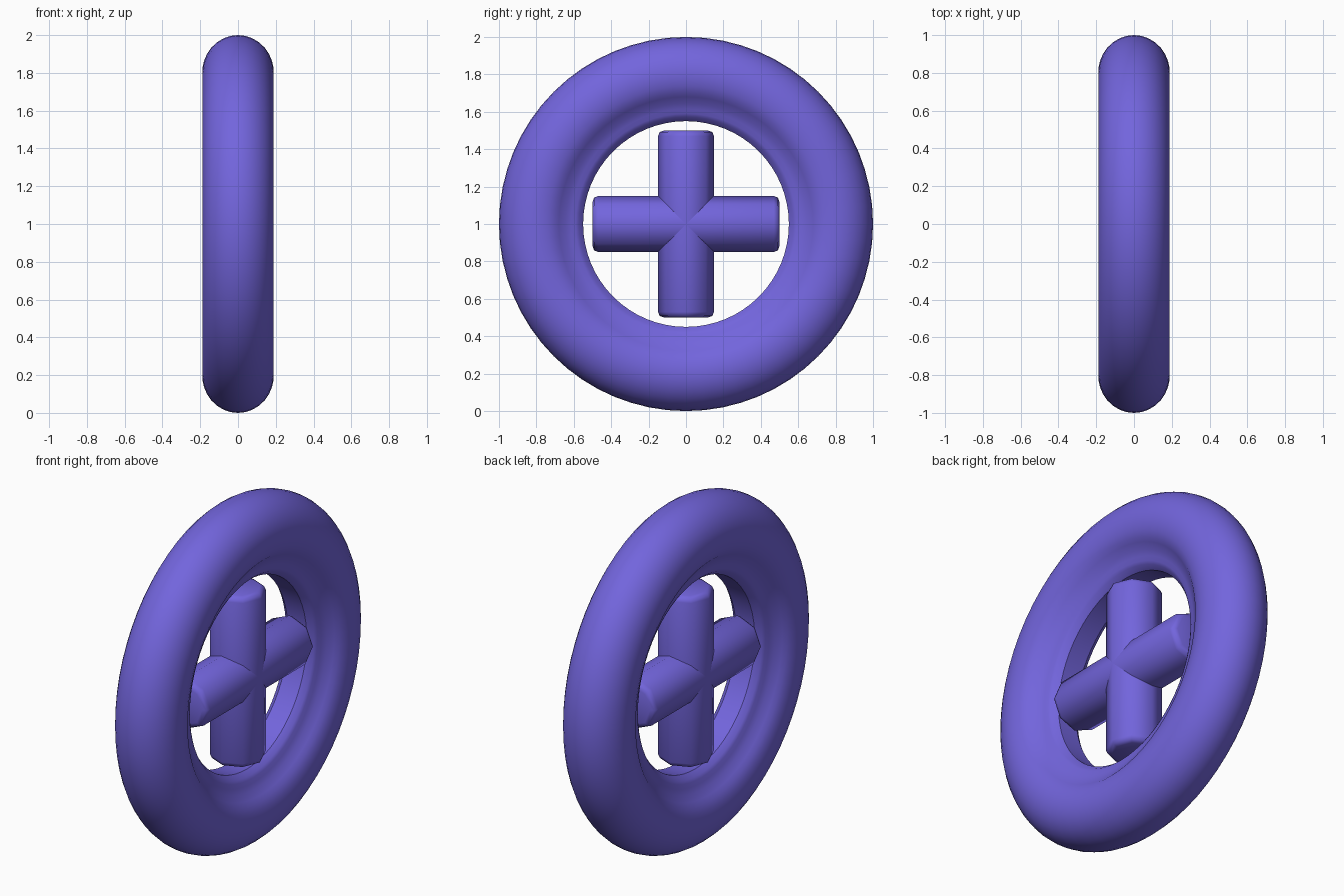
import bpy, bmesh
from math import pi, sin, cos, radians
from mathutils import Matrix, Vector

if "Cube" in bpy.data.objects:
    bpy.data.objects.remove(bpy.data.objects["Cube"])

mat = bpy.data.materials.new("violet")
mat.diffuse_color = (0.17, 0.13, 0.72, 1)
mat.use_nodes = True
mat.node_tree.nodes["Principled BSDF"].inputs["Base Color"].default_value = mat.diffuse_color


def finish(bm, name, angle):
    bmesh.ops.recalc_face_normals(bm, faces=bm.faces)
    me = bpy.data.meshes.new(name)
    bm.to_mesh(me)
    bm.free()
    ob = bpy.data.objects.new(name, me)
    bpy.context.collection.objects.link(ob)
    me.materials.append(mat)
    bpy.ops.object.select_all(action='DESELECT')
    ob.select_set(True)
    bpy.context.view_layer.objects.active = ob
    bpy.ops.object.shade_smooth_by_angle(angle=radians(angle))
    return ob


def tyre():
    # half profile (x, radius): round tread, concave flank, stepped inner lip
    half = [(0.19 * sin(a), 0.80 + 0.20 * cos(a))
            for a in (radians(d) for d in range(0, 121, 12))]
    half += [(0.147, 0.68), (0.122, 0.645), (0.107, 0.615),
             (0.10, 0.59), (0.09, 0.573), (0.06, 0.55)]
    profile = half + [(-x, r) for x, r in reversed(half[1:])]
    bm = bmesh.new()
    seg = 64
    rings = []
    for i in range(seg):
        t = 2 * pi * i / seg
        rings.append([bm.verts.new((x, r * cos(t), 1 + r * sin(t))) for x, r in profile])
    n = len(profile)
    for i in range(seg):
        a, b = rings[i], rings[(i + 1) % seg]
        for j in range(n):
            k = (j + 1) % n
            bm.faces.new((a[j], a[k], b[k], b[j]))
    finish(bm, "tyre", 30)


def spoke(name, rot):
    # eight-sided bar with softened ends
    bm = bmesh.new()
    bmesh.ops.create_cone(bm, cap_ends=True, segments=8, radius1=0.15, radius2=0.15, depth=1)
    rim = [e for e in bm.edges if abs(e.verts[0].co.z - e.verts[1].co.z) < 0.01]
    bmesh.ops.bevel(bm, geom=rim, offset=0.03, segments=2, profile=0.5, affect='EDGES')
    bm.transform(Matrix.Translation((0, 0, 1)) @ rot)
    finish(bm, name, 50)


tyre()
spoke("upright_spoke", Matrix.Identity(4))
spoke("cross_spoke", Matrix.Rotation(pi / 2, 4, 'X'))
